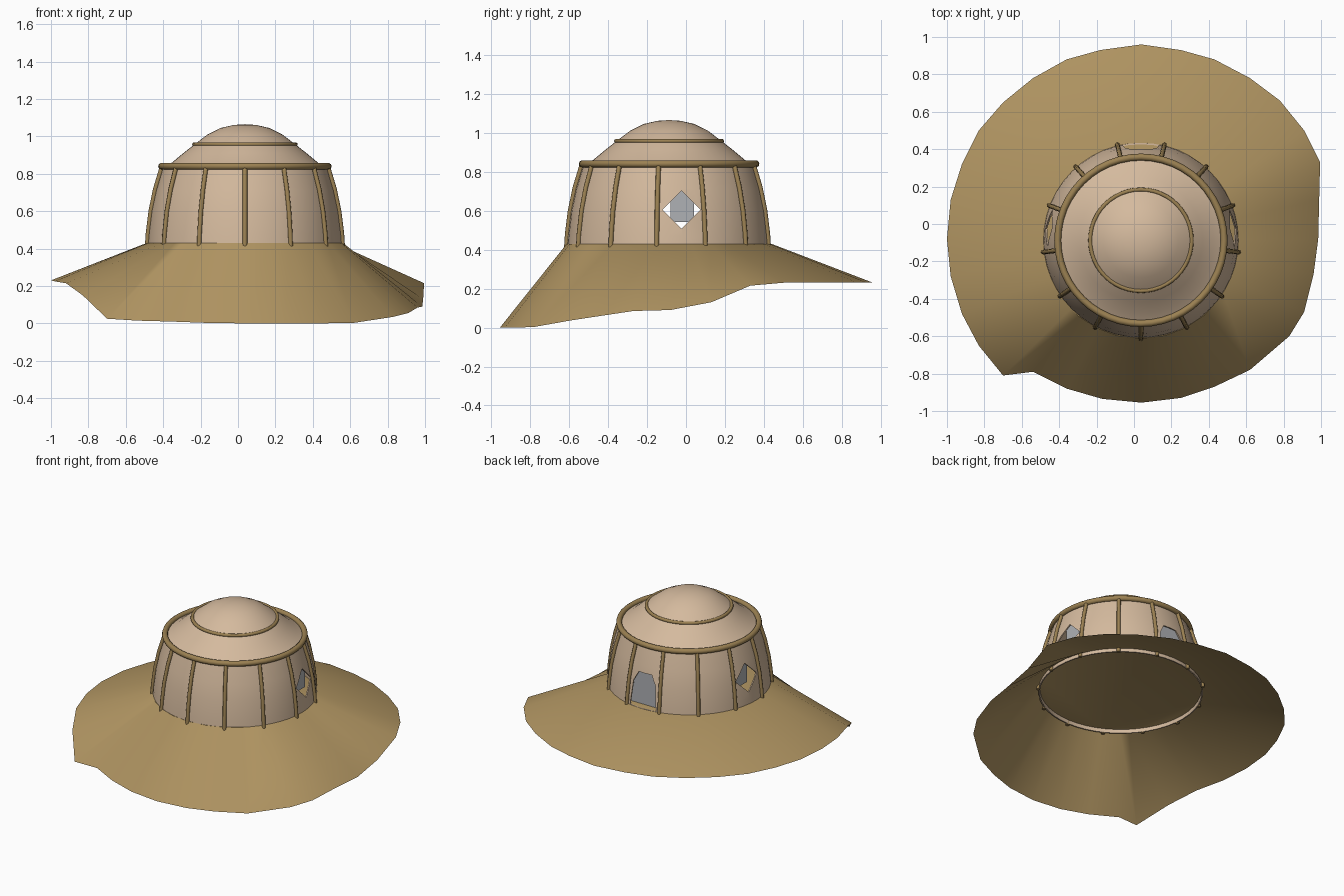
import bpy, bmesh, math

if "Cube" in bpy.data.objects:
    bpy.data.objects.remove(bpy.data.objects["Cube"])

CX, CY = 0.037, -0.087          # centre of the hut


def material(name, col):
    m = bpy.data.materials.new(name)
    m.diffuse_color = (*col, 1)
    m.use_nodes = True
    m.node_tree.nodes["Principled BSDF"].inputs["Base Color"].default_value = m.diffuse_color
    return m


PLASTER = material("pale plaster", (0.66, 0.49, 0.34))
SAND = material("sand", (0.43, 0.295, 0.12))
WOOD = material("brown wood", (0.33, 0.22, 0.085))
GREY = material("grey panel", (0.43, 0.44, 0.46))


def mesh_object(name, verts, faces, mat):
    me = bpy.data.meshes.new(name)
    me.from_pydata(verts, [], faces)
    bm = bmesh.new()
    bm.from_mesh(me)
    bmesh.ops.remove_doubles(bm, verts=bm.verts, dist=1e-5)
    bmesh.ops.recalc_face_normals(bm, faces=bm.faces)
    bm.to_mesh(me)
    bm.free()
    me.materials.append(mat)
    ob = bpy.data.objects.new(name, me)
    bpy.context.collection.objects.link(ob)
    return ob


def activate(ob):
    bpy.ops.object.select_all(action='DESELECT')
    ob.select_set(True)
    bpy.context.view_layer.objects.active = ob


def smooth(ob, deg=35):
    activate(ob)
    bpy.ops.object.shade_smooth_by_angle(angle=math.radians(deg))


def prism(name, profile, axis, a, b, mat):
    """Extrude a (horizontal, z) profile along x or y from a to b."""
    n = len(profile)
    place = (lambda d, h, z: (d, h, z)) if axis == 'x' else (lambda d, h, z: (h, d, z))
    verts = [place(d, h, z) for d in (a, b) for h, z in profile]
    faces = [list(range(n)), list(range(2 * n - 1, n - 1, -1))]
    faces += [(i, (i + 1) % n, n + (i + 1) % n, n + i) for i in range(n)]
    return mesh_object(name, verts, faces, mat)


# Ground skirt: uneven rim (x, y, z), counter-clockwise from the front
rim = [(.04, -.955, 0), (.25, -.93, 0), (.43, -.87, 0), (.62, -.78, .003),
       (.83, -.60, .035), (.91, -.47, .055), (.96, -.27, .085), (.985, -.08, .09),
       (.99, .13, .13), (.995, .33, .215), (.91, .50, .23), (.78, .66, .23),
       (.62, .78, .23), (.43, .88, .23), (.25, .93, .23), (.04, .96, .23),
       (-.18, .93, .23), (-.36, .88, .23), (-.54, .78, .23), (-.70, .65, .23),
       (-.83, .50, .23), (-.92, .32, .23), (-.98, .13, .23), (-1, -.08, .23),
       (-.98, -.28, .225), (-.92, -.48, .215), (-.83, -.65, .15), (-.70, -.81, .025),
       (-.54, -.79, .015), (-.36, -.88, .01), (-.17, -.935, .003)]
n = len(rim)
inner = []
for x, y, z in rim:
    a = math.atan2(y - CY, x - CX)
    inner.append((CX + .525 * math.cos(a), CY + .525 * math.sin(a), .43))
faces = [(i, (i + 1) % n, n + (i + 1) % n, n + i) for i in range(n)]
faces.append(list(range(n, 2 * n)))          # floor inside the hut
ground = mesh_object("ground_skirt", rim + inner, faces, SAND)
if ground.data.polygons[-1].normal.z < 0:
    ground.data.flip_normals()
smooth(ground, 45)

# Hut shell: lathed wall and roof
profile = [(.523, .405), (.518, .47), (.502, .60), (.478, .71), (.442, .83),
           (.39, .86), (.33, .91), (.27, .957), (.20, 1.01), (.13, 1.045),
           (.06, 1.061), (0, 1.065)]
S = 48
verts = [(CX + r * math.cos(2 * math.pi * k / S), CY + r * math.sin(2 * math.pi * k / S), z)
         for r, z in profile for k in range(S)]
faces = [(j * S + k, j * S + (k + 1) % S, (j + 1) * S + (k + 1) % S, (j + 1) * S + k)
         for j in range(len(profile) - 2) for k in range(S)]
top = len(profile) - 2
faces += [(top * S + k, top * S + (k + 1) % S, (top + 1) * S) for k in range(S)]
shell = mesh_object("hut_shell", verts, faces, PLASTER)
sol = shell.modifiers.new("thickness", 'SOLIDIFY')
sol.thickness = 0.008
sol.offset = -1

# Openings: diamond windows on both sides, tapered doorway at the back
wy, wz = -.023, .605
cutters = [
    prism("window_cutter", [(wy - .097, wz), (wy, wz - .097), (wy + .097, wz), (wy, wz + .097)],
          'x', -.8, .9, PLASTER),
    prism("door_cutter", [(CX - .10, .432), (CX + .10, .432), (CX + .085, .60),
                          (CX + .05, .665), (CX - .05, .665), (CX - .085, .60)],
          'y', .2, .7, PLASTER)]
for c in cutters:
    c.hide_render = True
    mod = shell.modifiers.new("cut", 'BOOLEAN')
    mod.operation = 'DIFFERENCE'
    mod.solver = 'EXACT'
    mod.object = c
activate(shell)
for name in [m.name for m in shell.modifiers]:
    bpy.ops.object.modifier_apply(modifier=name)
for c in cutters:
    bpy.data.objects.remove(c)
smooth(shell, 40)

# Grey panels just inside the openings
for side, label in ((-1, "left"), (1, "right")):
    x = CX + side * .45
    prism(label + "_window_panel", [(-.08, .543), (.04, .543), (.04, .71), (-.08, .71)],
          'x', x - .004, x + .004, GREY)
prism("door_panel", [(CX - .13, .43), (CX + .13, .43), (CX + .10, .69), (CX - .10, .69)],
      'y', .365, .373, GREY)

# Thirteen curved wooden ribs
for k in range(13):
    a = -math.pi / 2 + 2 * math.pi * k / 13
    cu = bpy.data.curves.new("rib", 'CURVE')
    cu.dimensions = '3D'
    cu.bevel_depth = .0125
    cu.bevel_resolution = 2
    cu.use_fill_caps = True
    path = [(.527, .40), (.522, .48), (.507, .60), (.482, .72), (.447, .835)]
    sp = cu.splines.new('POLY')
    sp.points.add(len(path) - 1)
    for p, (r, z) in zip(sp.points, path):
        p.co = (CX + r * math.cos(a), CY + r * math.sin(a), z, 1)
    cu.materials.append(WOOD)
    ob = bpy.data.objects.new("rib_%02d" % (k + 1), cu)
    bpy.context.collection.objects.link(ob)
    activate(ob)
    bpy.ops.object.convert(target='MESH')
    smooth(bpy.context.view_layer.objects.active, 50)

# Hoops around the eaves and the crown
for name, r, t, z in (("eaves_hoop", .445, .0185, .84), ("crown_hoop", .271, .011, .957)):
    bpy.ops.mesh.primitive_torus_add(location=(CX, CY, z), major_radius=r, minor_radius=t,
                                     major_segments=48, minor_segments=10)
    hoop = bpy.context.object
    hoop.name = name
    hoop.data.materials.append(WOOD)
    smooth(hoop, 60)
